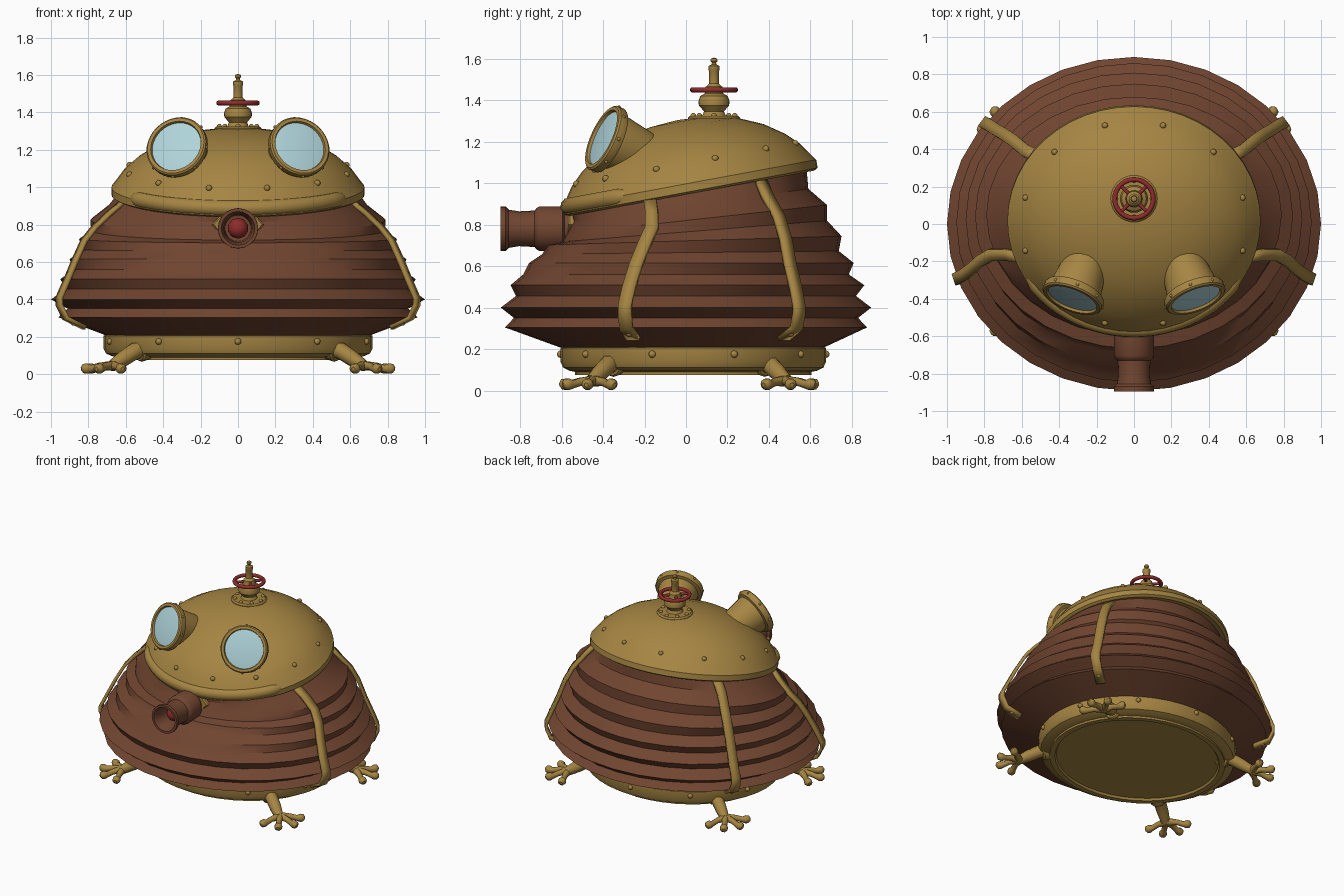
import bpy, bmesh
from math import sin, cos, pi, radians
from mathutils import Vector, Matrix

if "Cube" in bpy.data.objects:
    bpy.data.objects.remove(bpy.data.objects["Cube"], do_unlink=True)


def material(name, rgb):
    m = bpy.data.materials.new(name)
    m.use_nodes = True
    m.diffuse_color = (*rgb, 1)
    bsdf = next(n for n in m.node_tree.nodes if n.type == 'BSDF_PRINCIPLED')
    bsdf.inputs["Base Color"].default_value = (*rgb, 1)
    return m


BRASS = material("brass", (.38, .235, .055))
LEATHER = material("brown_leather", (.165, .06, .03))
GLASS = material("pale_glass", (.43, .66, .70))
RED = material("red_paint", (.28, .025, .025))


def finish(name, bm, mat, matrix=Matrix()):
    bmesh.ops.remove_doubles(bm, verts=bm.verts, dist=.0004)
    bmesh.ops.recalc_face_normals(bm, faces=bm.faces)
    mesh = bpy.data.meshes.new(name)
    bm.to_mesh(mesh)
    bm.free()
    mesh.materials.append(mat)
    ob = bpy.data.objects.new(name, mesh)
    ob.matrix_world = matrix
    bpy.context.collection.objects.link(ob)
    bpy.ops.object.select_all(action='DESELECT')
    ob.select_set(True)
    bpy.context.view_layer.objects.active = ob
    bpy.ops.object.shade_smooth_by_angle(angle=radians(32))
    return ob


def loft(bm, rings, closed=True):
    rows = [[bm.verts.new(p) for p in ring] for ring in rings]
    n = len(rows[0])
    for a, b in zip(rows, rows[1:]):
        for i in range(n if closed else n - 1):
            j = (i + 1) % n
            bm.faces.new((a[i], a[j], b[j], b[i]))


def lathe(name, profile, mat, matrix=Matrix(), segs=32, sx=1, sy=1):
    bm = bmesh.new()
    angles = [2 * pi * i / segs for i in range(segs)]
    loft(bm, [[(r * sx * cos(a), r * sy * sin(a), z) for a in angles] for r, z in profile])
    return finish(name, bm, mat, matrix)


def tube(name, points, radii, mat, matrix=Matrix(), cyclic=False):
    cu = bpy.data.curves.new(name, 'CURVE')
    cu.dimensions = '3D'
    cu.bevel_depth = 1
    cu.bevel_resolution = 3
    cu.use_fill_caps = True
    sp = cu.splines.new('POLY')
    sp.points.add(len(points) - 1)
    for p, co, r in zip(sp.points, points, radii):
        p.co = (*co, 1)
        p.radius = r
    sp.use_cyclic_u = cyclic
    sp.use_smooth = True
    cu.materials.append(mat)
    ob = bpy.data.objects.new(name, cu)
    ob.matrix_world = matrix
    bpy.context.collection.objects.link(ob)


def studs(name, places, r, matrix=Matrix(), mat=BRASS):
    bm = bmesh.new()
    for p in places:
        bmesh.ops.create_icosphere(bm, subdivisions=2, radius=r, matrix=Matrix.Translation(p))
    return finish(name, bm, mat, matrix)


def aim(origin, direction):
    return Matrix.Translation(origin) @ Vector(direction).to_track_quat('Z', 'Y').to_matrix().to_4x4()


# Pleated bellows: height, x radius, y radius, y centre, tilt toward the back
def ring_point(a, z, rx, ry, yc, tilt):
    y = yc + ry * sin(a)
    return Vector((rx * cos(a), y, z + tilt * y))


pleats = [
    (.205, .70, .63, .03, 0), (.304, .96, .873, 0, 0), (.35, .91, .83, 0, 0),
    (.40, 1, .893, 0, 0), (.456, .92, .82, 0, 0), (.508, .95, .853, .007, 0),
    (.56, .88, .785, 0, 0), (.615, .90, .783, .026, 0), (.665, .83, .715, .022, .01),
    (.722, .85, .708, .042, .03), (.765, .785, .64, .04, .08), (.82, .79, .63, .05, .11),
    (.89, .70, .57, .02, .14), (.98, .63, .57, .01, .185),
]
bm = bmesh.new()
loft(bm, [[ring_point(2 * pi * i / 32, *row) for i in range(32)] for row in pleats])
finish("bellows", bm, LEATHER)

# Base pan and its rivets
lathe("base_pan", [(0, .22), (.69, .22), (.72, .205), (.72, .14), (.705, .11), (.67, .095), (.64, .09),
                   (.64, .075), (.60, .075), (.59, .09), (0, .09)],
      BRASS, Matrix.Translation((0, .035, 0)), 40, 1, .89)
studs("base_rivets", [(.72 * sin(k * pi / 5), .035 - .64 * cos(k * pi / 5), .175) for k in range(10)], .018)

# Straps lying over the pleats
strap_path = [(.97, .63, .57, .01, .185), (.885, .725, .60, .03, .14), (.80, .81, .66, .05, .09),
              (.72, .87, .73, .04, .03), (.61, .92, .80, .02, 0), (.50, .968, .865, .007, 0),
              (.41, 1.01, .905, 0, 0), (.37, 1.01, .905, 0, 0), (.30, .975, .885, 0, 0), (.25, .87, .78, 0, 0)]
for side, sign in (("left", 1), ("right", -1)):
    for end, deg in (("front", -19), ("back", 37)):
        a = radians(deg)
        across = Vector((-sin(a), cos(a), 0)) * .032
        bm = bmesh.new()
        rows = []
        for row in strap_path:
            p = ring_point(a, *row)
            rows.append([Vector((sign * q.x, q.y, q.z)) for q in (p - across, p + across)])
        loft(bm, rows, closed=False)
        strap = finish(f"{end}_{side}_strap", bm, BRASS)
        solid = strap.modifiers.new("thickness", 'SOLIDIFY')
        solid.thickness = .022
        solid.offset = 0
        tip = ring_point(a, .275, .93, .84, 0, 0)
        studs(f"{end}_{side}_strap_rivet", [(sign * tip.x, tip.y, tip.z)], .016)

# Tilted dome with rim, rivets and front lip
tilt = Matrix.Translation((0, .02, .98)) @ Matrix.Rotation(radians(10.5), 4, 'X')
lathe("dome", [(0, -.02), (.94, -.02), (.97, -.03), (1, -.02), (1, .02), (.97, .045), (.9, .11), (.8, .17),
               (.65, .235), (.45, .29), (.22, .32), (0, .33)], BRASS, tilt, 48, .677, .622)
spots = [radians(15 + 30 * k) for k in range(12)]
studs("dome_rivets", [(.6 * sin(a), .555 * cos(a), .115) for a in spots], .017, tilt)
arc = [radians(207 + 126 * k / 28) for k in range(29)]
tube("front_lip", [(.645 * cos(a), .59 * sin(a), .015) for a in arc],
     [.012, .032] + [.044] * 25 + [.032, .012], BRASS, tilt)

# Porthole eyes
for side, s in (("left", 1), ("right", -1)):
    yaw, pitch = radians(21), radians(23)
    n = (s * sin(yaw) * cos(pitch), -cos(yaw) * cos(pitch), sin(pitch))
    m = aim((s * .333, -.405, 1.222), n)
    lathe(f"{side}_eye_barrel", [(0, -.32), (.105, -.32), (.115, -.25), (.14, -.07), (.14, -.055), (.163, -.05),
                                 (.168, -.04), (.168, -.008), (.16, 0), (.142, 0), (.136, -.02), (0, -.025)],
          BRASS, m, 36)
    lathe(f"{side}_eye_glass", [(.138, -.014), (.1, -.008), (0, -.004)], GLASS, m, 36)
    ring = [2 * pi * k / 8 for k in range(8)]
    studs(f"{side}_eye_rivets", [(.167 * cos(a), .167 * sin(a), -.024) for a in ring], .009, m)

# Mouth nozzle with a red plug and a mounting plate
m = aim((0, -.895, .78), (0, -1, 0))
lathe("nozzle", [(.09, -.45), (.09, -.31), (.108, -.30), (.108, -.19), (.1, -.175), (.088, -.165), (.084, -.09),
                 (.092, -.04), (.107, -.025), (.107, 0), (.09, 0), (.076, -.05), (.07, -.16), (0, -.17)],
      LEATHER, m, 20)
studs("nozzle_plug", [(0, 0, -.125)], .056, m, RED)
lathe("nozzle_plate", [(0, -.42), (.14, -.42), (.14, -.335), (.13, -.325), (0, -.325)],
      BRASS, aim((0, -.895, .80), (0, -1, 0)), 6, 1, .62)

# Valve on top: flange, pear-shaped body, stem
m = Matrix.Translation((0, .135, 0))
lathe("valve_flange", [(0, 1.26), (.125, 1.26), (.125, 1.315), (.115, 1.325), (0, 1.325)], BRASS, m)
studs("valve_bolts", [(.1 * cos(k * pi / 4), .1 * sin(k * pi / 4), 1.325) for k in range(8)], .014, m)
lathe("valve_body", [(.06, 1.32), (.048, 1.345), (.06, 1.36), (.073, 1.375), (.075, 1.395), (.066, 1.42),
                     (.045, 1.432), (.04, 1.465), (.028, 1.475), (.024, 1.48), (.024, 1.54), (.027, 1.545),
                     (.027, 1.565), (.012, 1.572), (.010, 1.58), (.017, 1.588), (.015, 1.60), (0, 1.606)],
      BRASS, m, 24)
# Hand wheel
around = [2 * pi * k / 32 for k in range(32)]
tube("wheel_rim", [(.103 * cos(a), .103 * sin(a), 1.45) for a in around], [.013] * 32, RED, m, True)
for k in range(2):
    a = pi / 4 + k * pi / 2
    p = Vector((.1 * cos(a), .1 * sin(a), 0))
    up = Vector((0, 0, 1.45))
    tube(f"wheel_spoke_{k + 1}", [up - p, up + p], [.01, .01], RED, m)

# Four legs with spread, round-tipped toes
for end, t in (("front", -1), ("back", 1)):
    for side, s in (("left", 1), ("right", -1)):
        tag = f"{end}_{side}"
        def at(x, y, z):
            return Vector((s * x, t * y + .015, z))
        tube(f"{tag}_leg", [at(.44, .32, .14), at(.55, .39, .125), at(.61, .43, .085), at(.67, .47, .045)],
             [.045, .045, .042, .032], BRASS)
        root = at(.50, .355, .135)
        lathe(f"{tag}_leg_collar", [(0, -.05), (.05, -.05), (.062, -.04), (.062, .035), (.052, .045), (0, .045)],
              BRASS, aim(root, at(.56, .395, .115) - root), 12)
        for k, deg in enumerate((-72, -24, 24, 72)):
            a = radians(36 + deg)
            reach = [(0, .045), (.075, .042), (.115, .03), (.14, .03), (.16, .03), (.172, .028)]
            tube(f"{tag}_toe_{k + 1}", [at(.67 + d * cos(a), .46 + d * sin(a), z) for d, z in reach],
                 [.028, .02, .02, .029, .026, .01], BRASS)
